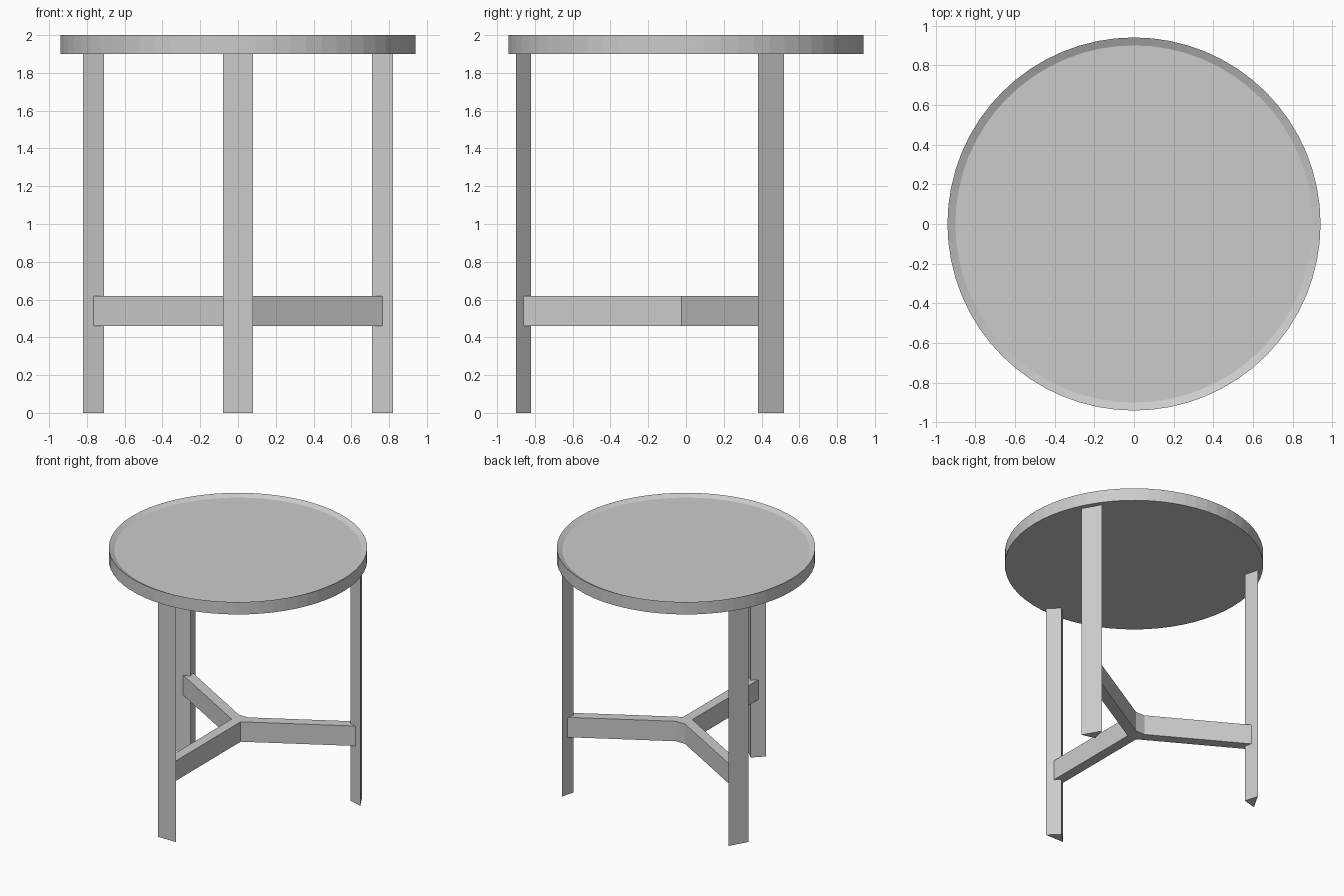
import bpy, bmesh
from math import sin, cos, pi, radians
from mathutils import Matrix, Vector

if "Cube" in bpy.data.objects:
    bpy.data.objects.remove(bpy.data.objects["Cube"])


def make_object(name, bm):
    bmesh.ops.recalc_face_normals(bm, faces=bm.faces)
    mesh = bpy.data.meshes.new(name)
    bm.to_mesh(mesh)
    bm.free()
    obj = bpy.data.objects.new(name, mesh)
    bpy.context.collection.objects.link(obj)
    return obj


def prism(name, outline, z0, z1):
    bm = bmesh.new()
    face = bm.faces.new([bm.verts.new((x, y, z0)) for x, y in outline])
    ext = bmesh.ops.extrude_face_region(bm, geom=[face], use_keep_orig=True)
    verts = [g for g in ext["geom"] if isinstance(g, bmesh.types.BMVert)]
    bmesh.ops.translate(bm, verts=verts, vec=(0, 0, z1 - z0))
    return make_object(name, bm)


def turn(points, degrees):
    rot = Matrix.Rotation(radians(degrees), 2)
    return [tuple(rot @ Vector(p)) for p in points]


# Round top with a sloped lip around a shallow recess
SIDES = 64
profile = [(0.94, 1.90), (0.94, 2.00), (0.90, 1.98)]
bm = bmesh.new()
rings = [[bm.verts.new((r * cos(2 * pi * i / SIDES), r * sin(2 * pi * i / SIDES), z))
          for i in range(SIDES)] for r, z in profile]
for a, b in zip(rings, rings[1:]):
    for i in range(SIDES):
        j = (i + 1) % SIDES
        bm.faces.new((a[i], a[j], b[j], b[i]))
bm.faces.new(rings[0][::-1])
bm.faces.new(rings[-1])
make_object("table_top", bm)

# Three triangular legs, flat side outward
leg = [(-0.08, -0.90), (0.08, -0.90), (0.0, -0.82)]
for name, angle in (("front_leg", 0), ("back_right_leg", 120), ("back_left_leg", 240)):
    prism(name, turn(leg, angle), 0.0, 1.90)

# Y-shaped stretcher: three arms, flattened at the rear of the joint
W, END, INNER = 0.04, -0.86, -0.0231
arm = [(-W, END), (W, END)]
outline = (arm + [(W, INNER)]
           + turn(arm, 120) + [(W, 0.0693), (-W, 0.0693)]
           + turn(arm, 240) + [(-W, INNER)])
prism("stretcher", outline, 0.46, 0.62)
